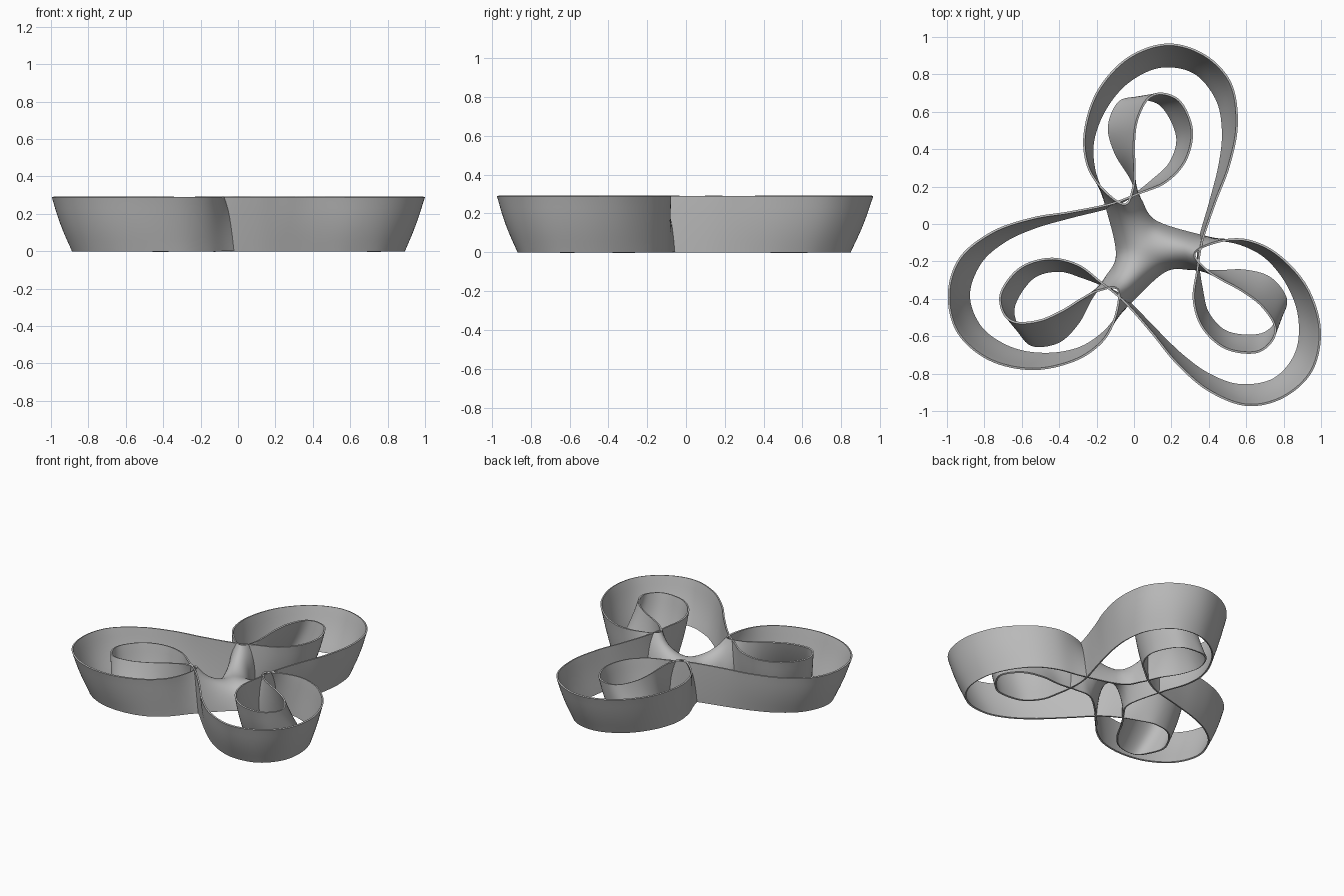
import bpy
import bmesh
from math import radians, sin, pi, sqrt
from mathutils import Vector, Matrix

if "Cube" in bpy.data.objects:
    bpy.data.objects.remove(bpy.data.objects["Cube"])

HEIGHT, HUB_HEIGHT, THICKNESS = 0.29, 0.17, 0.011
ACROSS, STEPS = 10, 8
CENTRE = Vector((0.063, -0.133))
TIP, MID = Vector((-0.05, 0.105)), Vector((0.12, 0.012))


def turn(p, k):
    """Rotate a plan point by k thirds of a turn about the hub."""
    return CENTRE + Matrix.Rotation(radians(120 * k), 2) @ (p - CENTRE)


def pairs(rows):
    return [(Vector(r[:2]), Vector(r[2:])) for r in rows]


# Plan of the small inner loop: upper x, y and lower x, y
inner = [(TIP, MID)] + pairs([
    (-.003, .2, .035, .13), (.003, .3, -.02, .25), (0, .42, -.1, .38),
    (.015, .55, -.135, .52), (.07, .665, -.08, .65), (.15, .697, .03, .67),
    (.25, .65, .15, .63), (.31, .5, .23, .47), (.275, .34, .195, .33),
    (.17, .225, .1, .235), (.03, .165, -.01, .15)])

# Plan of the large outer lobe
outer = pairs([
    (.365, -.09, .352, -.08), (.435, .12, .408, .12), (.507, .31, .458, .32),
    (.55, .53, .475, .5), (.517, .75, .44, .67), (.38, .9, .32, .81),
    (.18, .96, .14, .84), (-.03, .888, -.03, .76), (-.19, .715, -.15, .62),
    (-.262, .5, -.217, .45), (-.25, .32, -.212, .29),
    (-.17, .19, -.155, .12)]) + [(TIP, turn(MID, 1))]


def spline(pts):
    """Catmull-Rom through pts; the first and last only steer the ends."""
    out = []
    for a, b, c, d in zip(pts, pts[1:], pts[2:], pts[3:]):
        for s in range(STEPS):
            t = s / STEPS
            out.append(b + (c - a) * (t / 2)
                       + (a * 2 - b * 5 + c * 4 - d) * (t * t / 2)
                       + (b * 3 - a - c * 3 + d) * (t ** 3 / 2))
    return out + [pts[-2]]


# One ribbon: inner loop running on into the next outer lobe
path = inner + [(turn(a, 1), turn(b, 1)) for a, b in outer]
upper = spline([outer[-2][0]] + [p[0] for p in path] + [turn(inner[1][0], 1)])
lower = spline([turn(outer[-2][1], -1)] + [p[1] for p in path]
               + [turn(inner[1][1], 2)])

bm = bmesh.new()


def add_grid(columns):
    grid = [[bm.verts.new(p) for p in col] for col in columns]
    for a, b in zip(grid, grid[1:]):
        for j in range(len(a) - 1):
            bm.faces.new((a[j], b[j], b[j + 1], a[j + 1]))


def ribbon_column(i, k):
    bulge = 0.5 * sin(pi * i / (len(upper) - 1))
    col = []
    for j in range(ACROSS + 1):
        s = j / ACROSS
        p = turn(lower[i].lerp(upper[i], s + bulge * s * (1 - s)), k)
        col.append((p.x, p.y, HEIGHT * s))
    return col


def hub_point(u, v, k):
    """Arched patch from the hub centre out to one raised tip."""
    p = (CENTRE.lerp(MID, u)).lerp(turn(MID, 1).lerp(TIP, u), v)
    p = turn(p, k)
    z = ((1 - v) * HUB_HEIGHT * sqrt(1 - u * u) + v * HEIGHT * u
         + (1 - u) * HUB_HEIGHT * sqrt(1 - v * v) + u * HEIGHT * v
         - (1 - u) * (1 - v) * HUB_HEIGHT - u * v * HEIGHT)
    return p.x, p.y, z


for k in range(3):
    add_grid([ribbon_column(i, k) for i in range(len(upper))])
    add_grid([[hub_point(i / ACROSS, j / ACROSS, k)
               for j in range(ACROSS + 1)] for i in range(ACROSS + 1)])

# Join the seams and relax the surface while the rims stay put
bmesh.ops.remove_doubles(bm, verts=bm.verts, dist=0.0005)
free = [v for v in bm.verts if not v.is_boundary]
for _ in range(8):
    bmesh.ops.smooth_vert(bm, verts=free, factor=0.5, use_axis_x=True,
                          use_axis_y=True, use_axis_z=True)
bmesh.ops.recalc_face_normals(bm, faces=bm.faces)

mesh = bpy.data.meshes.new("looped_ribbon")
bm.to_mesh(mesh)
bm.free()
ribbon = bpy.data.objects.new("looped_ribbon", mesh)
bpy.context.collection.objects.link(ribbon)

# Plain grey finish
grey = bpy.data.materials.new("plain_grey")
grey.use_nodes = True
colour = (0.5, 0.5, 0.5, 1)
grey.diffuse_color = colour
grey.node_tree.nodes["Principled BSDF"].inputs["Base Color"].default_value = colour
mesh.materials.append(grey)

# Wall thickness
bpy.ops.object.select_all(action='DESELECT')
ribbon.select_set(True)
bpy.context.view_layer.objects.active = ribbon
solid = ribbon.modifiers.new("wall", 'SOLIDIFY')
solid.thickness = THICKNESS
solid.offset = 0
bpy.ops.object.modifier_apply(modifier="wall")
bpy.ops.object.shade_smooth_by_angle(angle=radians(40))
